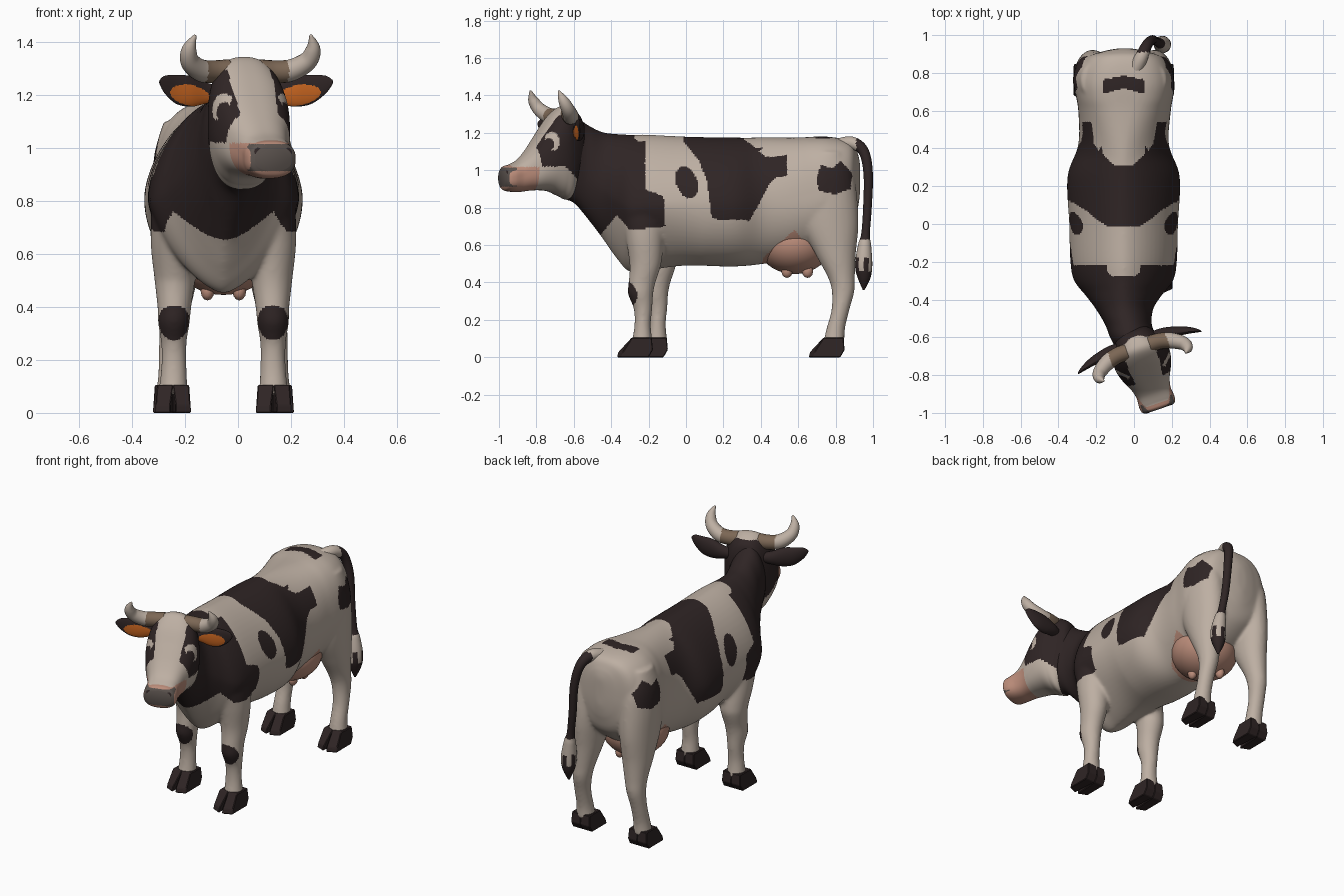
import bpy, bmesh, math
from mathutils import Vector

if "Cube" in bpy.data.objects:
    bpy.data.objects.remove(bpy.data.objects["Cube"])

CX = -0.055          # body centre line
YAW = math.radians(19)   # head is turned slightly


def material(name, rgb):
    m = bpy.data.materials.new(name)
    m.diffuse_color = (*rgb, 1)
    m.use_nodes = True
    m.node_tree.nodes["Principled BSDF"].inputs["Base Color"].default_value = m.diffuse_color
    return m


WHITE = material("cream_hide", (0.51, 0.43, 0.365))
DARK = material("dark_hide", (0.028, 0.018, 0.018))
PINK = material("pink_skin", (0.50, 0.265, 0.195))
ORANGE = material("ear_orange", (0.60, 0.135, 0.015))
GREY = material("nose_grey", (0.11, 0.09, 0.08))
BROWN = material("horn_brown", (0.20, 0.135, 0.09))
MATS = [WHITE, DARK, PINK, ORANGE, GREY, BROWN]
W, D, P, O, G, B = range(6)


def smooth_rows(secs, steps):
    """Catmull-Rom interpolation of section tuples."""
    rows, last = [], len(secs) - 1
    for i in range(last):
        a, b, c, d = secs[max(i - 1, 0)], secs[i], secs[i + 1], secs[min(i + 2, last)]
        for k in range(steps):
            t = k / steps
            rows.append([0.5 * (2 * q + (r - p) * t + (2 * p - 5 * q + 4 * r - s) * t * t
                                + (3 * q - p - 3 * r + s) * t ** 3)
                         for p, q, r, s in zip(a, b, c, d)])
    return rows + [list(secs[-1])]


def skin(bm, rings):
    vs = [[bm.verts.new(p) for p in ring] for ring in rings]
    n = len(vs[0])
    for a, b in zip(vs, vs[1:]):
        for j in range(n):
            bm.faces.new((a[j], a[(j + 1) % n], b[(j + 1) % n], b[j]))
    bm.faces.new(vs[0])
    bm.faces.new(vs[-1])


def angles(n):
    return [2 * math.pi * j / n for j in range(n)]


def spow(v, p):
    return math.copysign(abs(v) ** p, v)


def ramp(v, a, b, fa, fb):
    t = min(1, max(0, (v - a) / (b - a)))
    return fa + (fb - fa) * t


def loft_y(bm, secs, top, low, mid=0.47, steps=8, n=64):
    """Upright rings along y: (y, bottom, top, half width, centre x); top/low give roundness by y."""
    rings = []
    for y, zb, zt, hw, cx in smooth_rows(secs, steps):
        zm, ring = zb + mid * (zt - zb), []
        for a in angles(n):
            up = math.sin(a) > 0
            p = top(y) if up else low(y)
            ring.append((cx + hw * spow(math.cos(a), p), y,
                         zm + spow(math.sin(a), p) * ((zt - zm) if up else (zm - zb))))
        rings.append(ring)
    skin(bm, rings)


def loft_leg(bm, secs, side, shift=0.0):
    """Level rings along z: (z, y, y radius, x offset, x radius)."""
    rings = []
    for z, y, ry, off, rx in smooth_rows(secs, 6):
        y += shift * min(1, max(0, (0.9 - z) / 0.4))
        rings.append([(CX + side * off + rx * math.cos(a), y + ry * math.sin(a), z) for a in angles(28)])
    skin(bm, rings)


def pipe(bm, secs, ref, steps=8, n=20):
    """Round tube along a path: (x, y, z, radius)."""
    rows = smooth_rows(secs, steps)
    rings = []
    for i, (x, y, z, r) in enumerate(rows):
        t = Vector(rows[min(i + 1, len(rows) - 1)][:3]) - Vector(rows[max(i - 1, 0)][:3])
        u = t.cross(Vector(ref)).normalized()
        v = t.cross(u).normalized()
        rings.append([Vector((x, y, z)) + r * (math.cos(a) * u + math.sin(a) * v) for a in angles(n)])
    skin(bm, rings)


def ball(bm, centre, radii, seg=24):
    for v in bmesh.ops.create_uvsphere(bm, u_segments=seg, v_segments=seg // 2, radius=1)["verts"]:
        v.co = Vector([c + r * q for c, r, q in zip(centre, radii, v.co)])


def finish(name, bm, rule, smooth=True, on_head=False, modify=None):
    bmesh.ops.recalc_face_normals(bm, faces=bm.faces)
    me = bpy.data.meshes.new(name)
    bm.to_mesh(me)
    bm.free()
    ob = bpy.data.objects.new(name, me)
    bpy.context.collection.objects.link(ob)
    if modify:
        modify(ob)
    me = ob.data
    me.materials.clear()
    picks = [rule(f.center, f.normal) for f in me.polygons]
    used = sorted(set(picks))
    for k in used:
        me.materials.append(MATS[k])
    for f, k in zip(me.polygons, picks):
        f.material_index = used.index(k)
        f.use_smooth = smooth
    if on_head:
        ob.location = (0.003, -0.6, 0)
        ob.rotation_euler = (0, 0, YAW)


def fuse(ob):
    """Blend overlapping volumes into one continuous skin."""
    bpy.context.view_layer.objects.active = ob
    r = ob.modifiers.new("fuse", 'REMESH')
    r.mode, r.voxel_size = 'VOXEL', 0.0085
    s = ob.modifiers.new("relax", 'SMOOTH')
    s.factor, s.iterations = 0.5, 14
    for m in ("fuse", "relax"):
        bpy.ops.object.modifier_apply(modifier=m)


def inside(y, z, poly):
    hit = False
    for (y1, z1), (y2, z2) in zip(poly, poly[1:] + poly[:1]):
        if (z1 > z) != (z2 > z) and y < (y2 - y1) * (z - z1) / (z2 - z1) + y1:
            hit = not hit
    return hit


# Coat patches as outlines on the flank (y, z)
SHOULDER = [(-.9, 1.5), (-.22, 1.5), (-.22, .9), (-.12, .86), (-.11, .7), (-.3, .68), (-.37, .76),
            (-.46, .65), (-.7, .6)]
SADDLE = [(-.03, 1.3), (-.01, 1.15), (.07, 1.05), (.11, .95), (.14, .74), (.34, .73), (.38, .8), (.44, .92),
          (.48, .96), (.54, .97), (.54, 1.08), (.43, 1.07), (.39, 1.1), (.44, 1.15), (.44, 1.3)]
HIP = [(.72, 1.03), (.78, 1.01), (.83, 1.05), (.89, .98), (.88, .9), (.8, .87), (.71, .89), (.7, .96)]
UDDER = [(.38, .44), (.42, .54), (.58, .68), (.67, .57), (.75, .44)]


def hide(c, n):
    dx, y, z = abs(c.x - CX), c.y, c.z
    knee_y = -0.295 if c.x > CX else -0.215
    if math.dist((dx, y, z), (.187, knee_y, .34)) < .066:
        return D
    if inside(y, z, SHOULDER) and not (dx < .09 and z > 1.1 and y > -.28 + max(0, dx - .06)):
        return D
    if inside(y, z, SADDLE) and not (z > 1.12 and y > .31 + max(0, dx - .05)) \
            and not (z > 1.1 and y < -.02 + .4 * max(0, dx - .06)):
        return D
    if ((y - .005 + .2 * (z - .93)) / .058) ** 2 + ((z - .935) / .085) ** 2 < 1 or inside(y, z, HIP):
        return D
    if z > 1.1 and dx < .11 and .69 + max(0, .03 - dx * .3) < y < .785 - dx * .2:
        return D
    if dx < .24 and inside(y, z, UDDER):
        return P
    return W


# Torso, neck and legs
FRONT_LEG = [(.95, -.22, .09, .14, .07), (.8, -.22, .13, .165, .1), (.65, -.22, .105, .18, .095),
             (.5, -.217, .085, .183, .077), (.4, -.235, .072, .185, .064), (.34, -.243, .068, .187, .06),
             (.26, -.23, .05, .187, .048), (.17, -.232, .044, .187, .048), (.07, -.235, .058, .19, .057)]
REAR_LEG = [(1.1, .76, .08, .17, .055), (.98, .755, .14, .163, .097), (.85, .76, .156, .16, .108),
            (.7, .77, .152, .165, .1), (.55, .80, .108, .172, .084), (.43, .83, .073, .18, .065),
            (.35, .84, .06, .187, .055), (.25, .825, .048, .195, .048), (.15, .80, .05, .197, .049),
            (.07, .79, .058, .198, .057)]
RX = -.05
bm = bmesh.new()
loft_y(bm, [(.93, .87, 1.04, .03, RX), (.915, .78, 1.10, .11, RX), (.875, .68, 1.155, .21, RX),
            (.75, .58, 1.18, .264, RX), (.6, .53, 1.175, .245, RX), (.42, .50, 1.175, .24, CX),
            (.25, .485, 1.175, .297, CX), (0, .49, 1.18, .288, CX), (-.2, .465, 1.19, .282, CX),
            (-.3, .455, 1.19, .262, CX), (-.38, .54, 1.195, .2, CX), (-.45, .64, 1.205, .152, -.05),
            (-.53, .745, 1.245, .124, -.03), (-.6, .825, 1.295, .122, -.005), (-.66, .845, 1.27, .105, .01)],
       top=lambda y: ramp(y, .35, .65, ramp(y, -.5, -.35, .95, 1.2), .74),
       low=lambda y: ramp(y, -.2, .1, ramp(y, -.55, -.4, 1, 1.35), 1))
for s in (-1, 1):
    loft_leg(bm, FRONT_LEG, s, 0.08 if s < 0 else 0)
    loft_leg(bm, REAR_LEG, s)
finish("body", bm, hide, modify=fuse)

# Cloven hooves: two tapered claws under each leg
CLAW = [(-.135, 0), (-.128, .028), (-.055, .105), (.052, .105), (.058, .04), (.035, 0)]
for label, ly, off in (("front", -.235, .19), ("rear", .79, .198)):
    for s, side in ((-1, "left"), (1, "right")):
        y0 = ly + (0.08 if label == "front" and s < 0 else 0)
        bm = bmesh.new()
        for k in (-1, 1):
            skin(bm, [[(CX + s * off + k * w(y, z), y0 + y + (.025 if i and y < -.1 else 0), z) for y, z in CLAW]
                      for i, w in enumerate((lambda y, z: .01 if y < -.1 else -.001,
                                             lambda y, z: .068 - .07 * z))])
        bmesh.ops.bevel(bm, geom=bm.edges[:], offset=.004, segments=1, affect='EDGES')
        finish(f"{label}_{side}_hoof", bm, lambda c, n: D, smooth=False)

# Udder with four teats
bm = bmesh.new()
ball(bm, (CX, .58, .605), (.195, .195, .16), 40)
for sx in (-1, 1):
    for y in (.54, .65):
        ball(bm, (CX + sx * .06, y, .46), (.026, .03, .036), 12)
finish("udder", bm, lambda c, n: P)

# Tail with tuft
bm = bmesh.new()
pipe(bm, [(.0, .80, 1.125, .04), (.04, .885, 1.145, .035), (.07, .95, 1.1, .028), (.095, .974, .98, .025),
          (.11, .97, .8, .023), (.13, .96, .66, .023), (.14, .955, .6, .035), (.15, .95, .5, .046),
          (.15, .952, .43, .036), (.15, .95, .36, .005)], (1, 0, 0), 10)


def tail_rule(c, n):
    if c.z > .63:
        return W if c.y < .91 else D
    return D if c.z < .46 or (c.z < .53 and math.sin(5 * math.atan2(n.y, n.x)) > .2) else W


finish("tail", bm, tail_rule)


# Head, forward is local -y
def face(c, n):
    x, d, z = abs(c.x), -c.y, c.z
    if d > .35 and .912 < z < 1.014 and x < .088:
        return D if math.hypot(x - .06, z - .985) < .015 else G
    if d > .235 and z < 1.018 + (.012 if d > .37 else 0):
        return P
    if d < .02:
        return D if z < 1.315 else W
    u, v = (d - .165) / .034, (z - 1.155) / .048
    if u * u + v * v < 1 and x > .08 and not math.hypot(u - .5, v + .3) < .65:
        return W
    if x > .086 - .12 * max(0, d - .15) and z > 1.02 - .8 * max(0, .1 - d) \
            and z < 1.295 and d < .235 + .2 * (z - 1.1):
        return D
    return W


bm = bmesh.new()
loft_y(bm, [(.045, 1.05, 1.23, .055, 0), (.025, .96, 1.295, .09, 0), (-.03, .85, 1.335, .13, 0),
            (-.08, .86, 1.338, .15, 0), (-.14, .886, 1.285, .152, 0), (-.2, .893, 1.2, .135, 0),
            (-.26, .89, 1.115, .107, 0), (-.31, .884, 1.06, .095, 0), (-.36, .885, 1.032, .098, 0),
            (-.39, .893, 1.022, .092, 0), (-.402, .912, 1.005, .074, 0)],
       top=lambda y: .8, low=lambda y: .8, mid=.5, steps=14, n=128)
finish("head", bm, face, on_head=True)

for s, side in ((-1, "left"), (1, "right")):
    # Horns with darker bases
    bm = bmesh.new()
    pipe(bm, [(s * .06, -.06, 1.29, .044), (s * .12, -.062, 1.287, .043), (s * .18, -.08, 1.292, .042),
              (s * .235, -.115, 1.327, .036), (s * .247, -.145, 1.375, .027), (s * .23, -.165, 1.425, .005)],
         (0, 1, 0))
    finish(f"{side}_horn", bm, lambda c, n: B if abs(c.x) < .16 else W, on_head=True)
    # Leaf-shaped ears: (x, centre y, centre z, half height, half thickness)
    rings = [[(s * x, y + t * math.sin(a) * (1 if math.sin(a) > 0 else .5), z + h * math.cos(a))
              for a in angles(72)]
             for x, y, z, h, t in smooth_rows([(.10, -.03, 1.205, .03, .03), (.15, -.035, 1.207, .042, .035),
                                               (.21, -.048, 1.213, .058, .036), (.27, -.06, 1.22, .054, .028),
                                               (.32, -.075, 1.238, .034, .016), (.345, -.085, 1.248, .008, .005)],
                                              14)]
    bm = bmesh.new()
    skin(bm, rings)
    finish(f"{side}_ear", bm, lambda c, n: O if n.y < -.3 and
           ((abs(c.x) - .215) / .085) ** 2 + ((c.z - 1.187 - .14 * (abs(c.x) - .14)) / .039) ** 2 < 1 else D,
           on_head=True)
